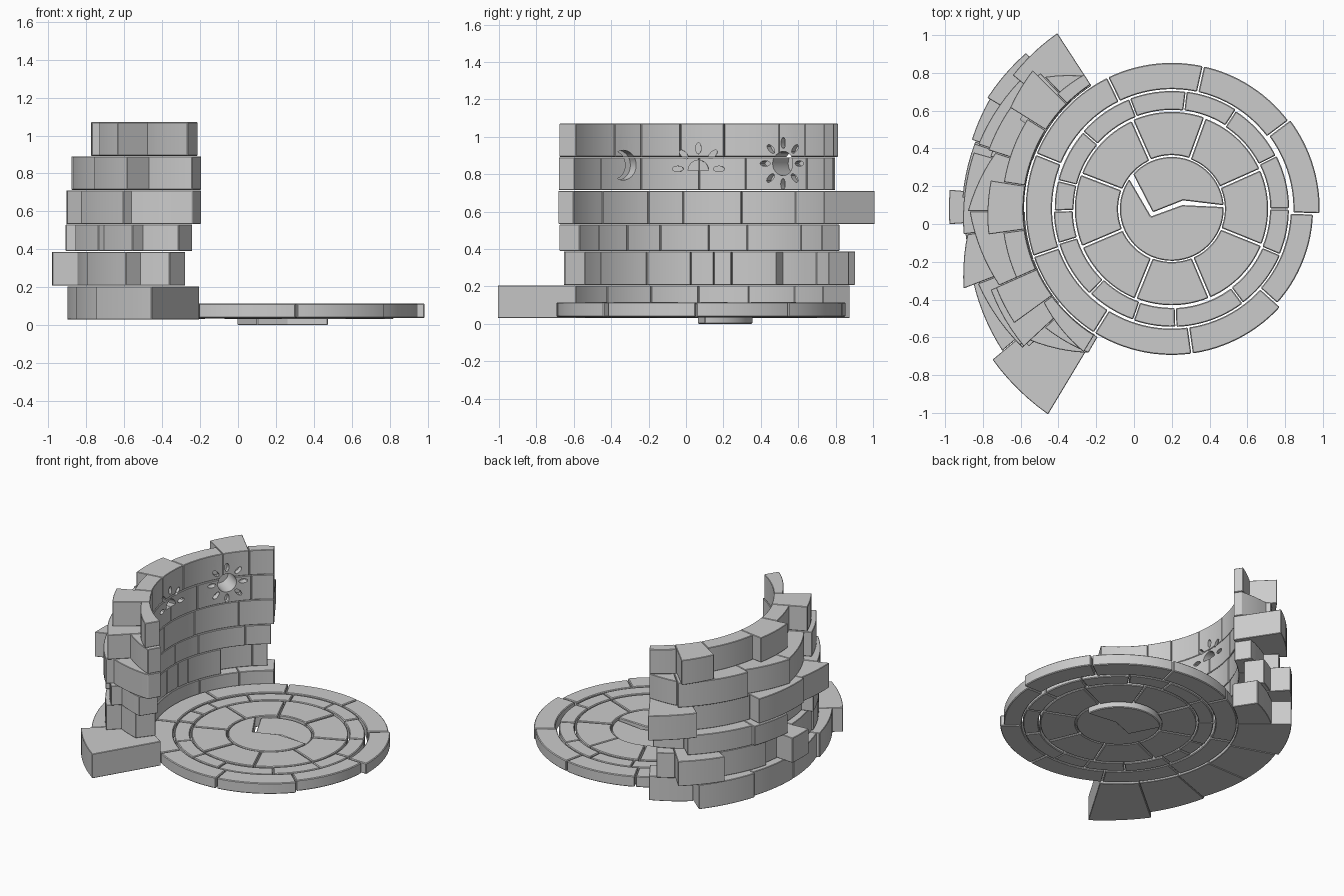
import bpy, bmesh, random
from math import sin, cos, radians, pi
from mathutils import Vector

if "Cube" in bpy.data.objects:
    bpy.data.objects.remove(bpy.data.objects["Cube"])

random.seed(4)
C = Vector((0.2, 0.08, 0))      # common centre of floor and wall


def prism(bm, pts, off):
    """Closed solid: outline of 3D points swept along off."""
    a = [bm.verts.new(p) for p in pts]
    b = [bm.verts.new(Vector(p) + off) for p in pts]
    n = len(pts)
    fs = [bm.faces.new(a[::-1]), bm.faces.new(b)]
    for i in range(n):
        j = (i + 1) % n
        fs.append(bm.faces.new((a[i], a[j], b[j], b[i])))
    bmesh.ops.recalc_face_normals(bm, faces=fs)


def polar(r, deg, z=0.0):
    return C + Vector((r * cos(radians(deg)), r * sin(radians(deg)), z))


def block(bm, a0, a1, ri, ro0, ro1, z0, z1, gap=0.006):
    """Ring block whose outer radius runs from ro0 to ro1; parallel gap."""
    n = max(2, round((a1 - a0) / 3))
    gi, go = [gap / r * 180 / pi for r in (ri, (ro0 + ro1) / 2)]
    inner, outer = [], []
    for i in range(n + 1):
        t = i / n
        inner.append(polar(ri, a0 + gi + (a1 - a0 - 2 * gi) * t, z0))
        outer.append(polar(ro0 + (ro1 - ro0) * t, a0 + go + (a1 - a0 - 2 * go) * t, z0))
    prism(bm, outer + inner[::-1], Vector((0, 0, z1 - z0)))


def finish(name, bm, bevel=0.005, cutter=None):
    me = bpy.data.meshes.new(name)
    bm.to_mesh(me)
    bm.free()
    ob = bpy.data.objects.new(name, me)
    bpy.context.collection.objects.link(ob)
    if bevel:
        m = ob.modifiers.new("bevel", 'BEVEL')
        m.width, m.segments, m.limit_method = bevel, 1, 'ANGLE'
        m.angle_limit = radians(40)
    if cutter:
        m = ob.modifiers.new("carving", 'BOOLEAN')
        m.object, m.solver = cutter, 'EXACT'
    bpy.ops.object.select_all(action='DESELECT')
    ob.select_set(True)
    bpy.context.view_layer.objects.active = ob
    bpy.ops.object.convert(target='MESH')
    bpy.ops.object.shade_smooth_by_angle(angle=radians(25))
    return ob


# Paved floor rings: inner radius, outer radius, joint angles, gap
rings = {
    "floor_outer_ring": (0.634, 0.773, [-42, -2, 37, 77.5, 116, 158, 199, 238, 278], 0.004),
    "floor_middle_ring": (0.522, 0.622, [-23, 0, 27, 57, 83, 111, 139, 166, 181, 197,
                                         226, 251, 272, 307], 0.003),
    "floor_inner_ring": (0.281, 0.510, [-22, 24, 70, 114, 159, 203, 248, 293], 0.005),
}
for name, (ri, ro, angs, gap) in rings.items():
    bm = bmesh.new()
    for i, a0 in enumerate(angs):
        a1 = angs[i + 1] if i + 1 < len(angs) else angs[0] + 360
        if name == "floor_outer_ring":
            d, dz = {0: -0.025, 1: 0.01}.get(i, 0), 0
        else:
            d, dz = random.uniform(-0.004, 0.004), random.uniform(-0.004, 0.001)
        # the slipped outer stone keeps clear of the middle ring
        block(bm, a0, a1, ri + max(d, -0.004), ro + d, ro + d, 0.037 + dz, 0.115 + dz, gap)
    finish(name, bm)

# Cracked centre slab in two halves, the upper one sunk: arc, crack, bottom, height
halves = {
    "centre_slab_sunk": (4, 138, [(0.10, 0.062), (0.26, 0.125)], 0.0, 0.1),
    "centre_slab_front": (145, 362, [(0.255, 0.10), (0.09, 0.04)], 0.034, 0.08),
}
for name, (a0, a1, crack, z, h) in halves.items():
    bm = bmesh.new()
    n = 36
    pts = [polar(0.275, a0 + (a1 - a0) * i / n, z) for i in range(n + 1)]
    pts += [Vector((x, y, z)) for x, y in crack]
    prism(bm, pts, Vector((0, 0, h)))
    finish(name, bm)


# Carved signs on the wall face
def carve(bm, deg, z, outline, depth):
    rad = Vector((cos(radians(deg)), sin(radians(deg)), 0))
    tan = Vector((-rad.y, rad.x, 0))
    pts = [C + rad * 0.72 + tan * u + Vector((0, 0, z + v)) for u, v in outline]
    prism(bm, pts, rad * (0.06 + depth))


def arc(r, a0, a1, n, u=0.0):
    return [(u + r * cos(radians(a0 + (a1 - a0) * i / n)),
             r * sin(radians(a0 + (a1 - a0) * i / n))) for i in range(n + 1)]


def ray(deg, dist, length=0.03, width=0.015):
    c, s = cos(radians(deg)), sin(radians(deg))
    out = []
    for i in range(12):
        p, q = dist + length * cos(i * pi / 6), width * sin(i * pi / 6)
        out.append((p * c - q * s, p * s + q * c))
    return out


bm = bmesh.new()
carve(bm, 146, 0.857, arc(0.065, 0, 345, 23), 0.15)              # full sun
for k in range(8):
    carve(bm, 146, 0.857, ray(45 * k, 0.11), 0.04)
carve(bm, 181, 0.82, arc(0.055, 0, 180, 12), 0.06)               # rising sun
for k in range(5):
    carve(bm, 181, 0.828, ray(45 * k, 0.11), 0.04)
moon = arc(0.08, -65, -295, 20) + arc(0.0755, 250, 110, 14, 0.06)[::-1]
carve(bm, 212, 0.848, moon, 0.06)                                # crescent
cutter = finish("sign_cutter", bm, bevel=0)
cutter.hide_render = True

# Wall courses: z0, z1, inner radius, end angle, blocks (start, outer r at start, at end)
courses = [
    (0.03, 0.205, 0.78, 239, [(123, .95, 1.0), (140, 1.13, 1.12), (161, 1.1, 1.1),
                              (181, 1.1, 1.1), (200, 1.12, 1.17), (220, 1.24, 1.27)]),
    (0.208, 0.387, 0.785, 232.5, [(126, .98, 1.0), (133, 1.13, 1.14), (149, 1.06, 1.08), (168, 1.05, 1.05),
                                  (175, 1.18, 1.18), (184, 1.05, 1.06),
                                  (201.5, 1.07, 1.08), (223, .98, .92)]),
    (0.39, 0.53, 0.785, 236, [(124.5, .9, .95), (137, 1.05, 1.08), (161.6, 1.1, 1.11), (177, 1.0, 1.02),
                              (196, 1.1, 1.08), (210, 1.05, 1.05), (224, .98, .915)]),
    (0.533, 0.711, 0.785, 240, [(123, 1.11, 1.1), (140, .98, 1.0), (164, 1.09, 1.11), (187, 1.09, 1.18),
                                (201, 1.1, 1.08), (222, 1.03, .88)]),
    (0.714, 0.89, 0.785, 240, [(123, .84, .97), (134, 1.0, 1.02), (162.3, .98, 1.08), (180.7, 1.07, 1.0),
                               (204, 1.05, 1.07), (223, .92, .88)]),
    (0.893, 1.07, 0.785, 238.5, [(123, .85, .86), (135, 1.04, 1.01), (148, .9, .9), (171, .97, .98),
                                 (188, .9, .9), (204, 1.02, 1.03), (216, .84, .89)]),
]
for k, (z0, z1, ri, end, blocks) in enumerate(courses):
    bm = bmesh.new()
    for i, (a0, r0, r1) in enumerate(blocks):
        a1 = blocks[i + 1][0] if i + 1 < len(blocks) else end
        inset = 0.06 if k == 1 and i < 2 else random.uniform(-0.002, 0.003)
        block(bm, a0, a1, ri + inset, r0, r1, z0, z1, 0.0015)
    finish(f"wall_course_{k + 1}", bm, 0.003, cutter if k >= 4 else None)

bpy.data.objects.remove(cutter)
